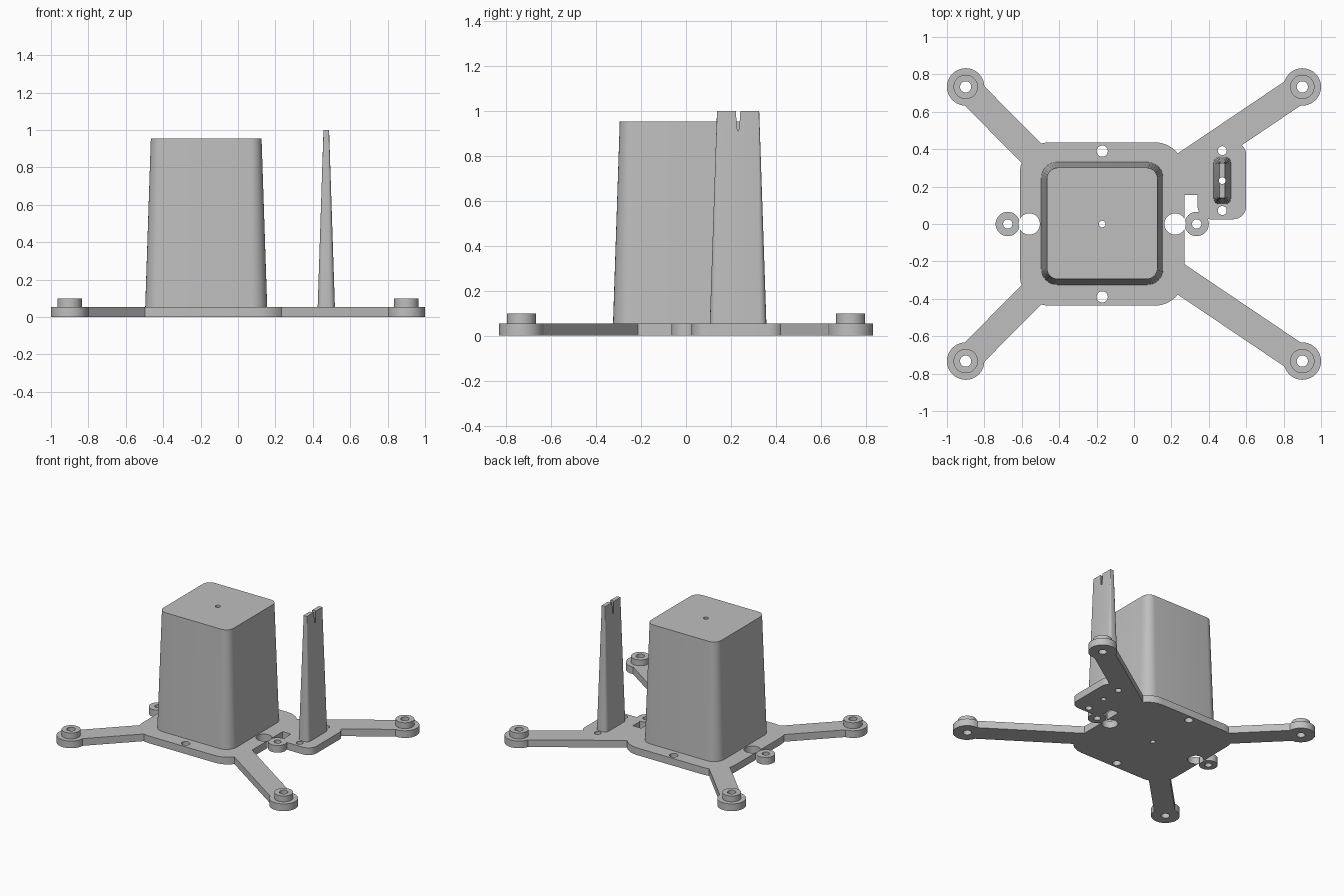
import bpy, bmesh, math
from mathutils import Vector

cube = bpy.data.objects.get("Cube")
if cube:
    bpy.data.objects.remove(cube, do_unlink=True)

grey = bpy.data.materials.new("plain_grey")
grey.use_nodes = True
colour = (0.52, 0.52, 0.52, 1)
grey.diffuse_color = colour
grey.node_tree.nodes["Principled BSDF"].inputs["Base Color"].default_value = colour

PLATE = 0.055          # plate thickness
BOX_X = -0.17          # centre of the plate and box
MAST = (0.472, 0.232)  # centre of the mast


def rounded_rect(cx, cy, hx, hy, r, steps=8):
    pts = []
    for k, (sx, sy) in enumerate([(1, 1), (-1, 1), (-1, -1), (1, -1)]):
        for i in range(steps + 1):
            a = math.pi / 2 * (k + i / steps)
            pts.append((cx + sx * (hx - r) + r * math.cos(a),
                        cy + sy * (hy - r) + r * math.sin(a)))
    return pts


def circle(cx, cy, r, steps=40):
    return [(cx + r * math.cos(2 * math.pi * i / steps),
             cy + r * math.sin(2 * math.pi * i / steps)) for i in range(steps)]


def strip(a, b, width):
    a, b = Vector(a), Vector(b)
    d = (b - a).normalized() * width / 2
    n = Vector((-d.y, d.x))
    return [a - n, b - n, b + n, a + n]


def loft(name, bottom, top, z0, z1):
    """Closed solid between two outlines with matching points."""
    bm = bmesh.new()
    lo = [bm.verts.new((p[0], p[1], z0)) for p in bottom]
    hi = [bm.verts.new((p[0], p[1], z1)) for p in top]
    bm.faces.new(lo[::-1])
    bm.faces.new(hi)
    n = len(lo)
    for i in range(n):
        j = (i + 1) % n
        bm.faces.new((lo[i], lo[j], hi[j], hi[i]))
    mesh = bpy.data.meshes.new(name)
    bm.to_mesh(mesh)
    bm.free()
    mesh.materials.append(grey)
    obj = bpy.data.objects.new(name, mesh)
    bpy.context.collection.objects.link(obj)
    return obj


def slab(name, outline, z0=0.0, z1=PLATE):
    return loft(name, outline, outline, z0, z1)


def combine(target, other, operation):
    mod = target.modifiers.new("join", "BOOLEAN")
    mod.operation, mod.solver, mod.object = operation, "EXACT", other
    bpy.context.view_layer.objects.active = target
    bpy.ops.object.modifier_apply(modifier=mod.name)
    bpy.data.objects.remove(other, do_unlink=True)


def drill(target, x, y, r):
    hole = slab("hole_cutter", circle(x, y, r, 32), -0.1, 1.2)
    hole.hide_render = True
    combine(target, hole, "DIFFERENCE")


# Base plate with arms, corner pads, side rings and the mast foot
base = slab("base_plate", rounded_rect(BOX_X, 0, 0.44, 0.437, 0.16))
outlines = []
pads = [(sx * 0.9, sy * 0.733) for sx in (-1, 1) for sy in (-1, 1)]
for px, py in pads:
    s = math.copysign(1, py)
    root = (-0.40, s * 0.228) if px < 0 else (0.05, s * 0.16)
    outlines.append(strip(root, (px, py), 0.147 if px < 0 else 0.155))
    outlines.append(circle(px, py, 0.1))
outlines.append(rounded_rect(0.47, 0.232, 0.13, 0.207, 0.07))
outlines.append([(0.2, 0.155), (0.45, 0.155), (0.45, 0.33), (0.2, 0.33)])
rings = [BOX_X - 0.505, BOX_X + 0.505]
outlines += [circle(x, 0, 0.065) for x in rings]
for outline in outlines:
    combine(base, slab("plate_piece", outline), "UNION")

# Raised bosses on the corner pads
for px, py in pads:
    combine(base, slab("boss", circle(px, py, 0.065), 0.02, 0.1), "UNION")

# Screw holes and the larger wire holes beside the box
for px, py in pads:
    drill(base, px, py, 0.03)
for s in (-1, 1):
    drill(base, BOX_X + s * 0.39, 0, 0.057)
    drill(base, BOX_X + s * 0.505, 0, 0.025)
    drill(base, BOX_X, s * 0.39, 0.03)
    drill(base, MAST[0], MAST[1] + s * 0.16, 0.024)
drill(base, BOX_X, 0, 0.018)
drill(base, *MAST, 0.018)

# Tapered box
box = loft("tapered_box", rounded_rect(BOX_X, 0.003, 0.326, 0.328, 0.085),
           rounded_rect(BOX_X, 0.003, 0.296, 0.298, 0.06), PLATE, 0.955)
drill(box, BOX_X, 0, 0.018)

# Thin tapered mast, its bore breaking out near the tip
mast = loft("tapered_mast", rounded_rect(*MAST, 0.046, 0.126, 0.03, 4),
            rounded_rect(*MAST, 0.015, 0.094, 0.004, 4), PLATE, 1.0)
drill(mast, *MAST, 0.018)

# Smooth rounded sides, keep sharp edges
for obj in (base, box, mast):
    bpy.ops.object.select_all(action="DESELECT")
    obj.select_set(True)
    bpy.context.view_layer.objects.active = obj
    bpy.ops.object.shade_smooth_by_angle(angle=math.radians(30))
